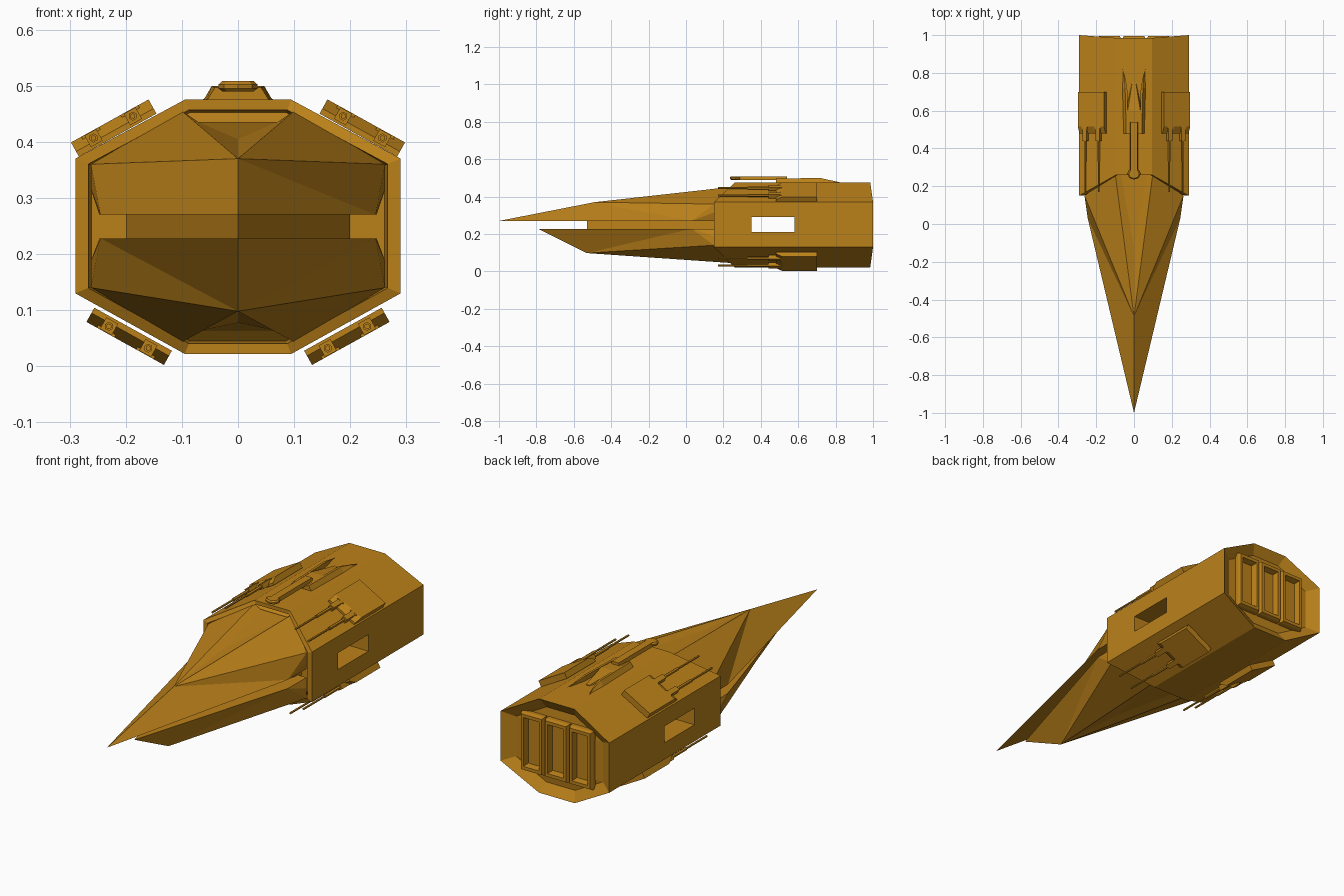
import bpy, bmesh, math
from mathutils import Matrix, Vector

if "Cube" in bpy.data.objects:
    bpy.data.objects.remove(bpy.data.objects["Cube"])

gold = bpy.data.materials.new("gold_hull")
gold.diffuse_color = (0.50, 0.22, 0.01, 1)
gold.use_nodes = True
gold.node_tree.nodes["Principled BSDF"].inputs["Base Color"].default_value = gold.diffuse_color


def make(name, verts, faces, matrix=None):
    bm = bmesh.new()
    vs = [bm.verts.new(matrix @ Vector(v) if matrix else v) for v in verts]
    for f in faces:
        bm.faces.new([vs[i] for i in f])
    bmesh.ops.recalc_face_normals(bm, faces=bm.faces)
    me = bpy.data.meshes.new(name)
    bm.to_mesh(me)
    bm.free()
    me.materials.append(gold)
    ob = bpy.data.objects.new(name, me)
    bpy.context.collection.objects.link(ob)
    return ob


def loft(name, rings, caps, matrix=None):
    """Skin a row of equal-length rings; caps are faces indexed on the end rings."""
    n = len(rings[0])
    verts = [v for r in rings for v in r]
    faces = [(k*n+i, k*n+(i+1) % n, (k+1)*n+(i+1) % n, (k+1)*n+i)
             for k in range(len(rings)-1) for i in range(n)]
    last = (len(rings)-1)*n
    for c in caps:
        faces += [tuple(c), tuple(last+i for i in c)]
    return make(name, verts, faces, matrix)


def box(name, x0, x1, y0, y1, z0, z1, matrix=None):
    rings = [[(x0, y, z0), (x1, y, z0), (x1, y, z1), (x0, y, z1)] for y in (y0, y1)]
    return loft(name, rings, [range(4)], matrix)


def extrude_x(name, profile, half, matrix=None):
    """Extrude a (y, z) profile across x."""
    rings = [[(x, y, z) for y, z in profile] for x in (-half, half)]
    return loft(name, rings, [range(len(profile))], matrix)


# Octagonal hull: recessed front lip, shallow rear funnel
OCT = [(.095, .475), (.29, .37), (.29, .13), (.095, .022),
       (-.095, .022), (-.29, .13), (-.29, .37), (-.095, .475)]


def ring(scale, y_mid, y_end):
    return [(x*scale, y_mid if abs(x) > .2 else y_end, .249+(z-.249)*scale) for x, z in OCT]


hull = loft("hull",
            [ring(.90, .20, .31), ring(.92, .15, .26), ring(1, .15, .26),
             ring(1, 1.0, .985), ring(.80, .965, .955)],
            [(0, 1, 6, 7), (1, 2, 5, 6), (2, 3, 4, 5)])

# Side window tunnel through the hull
cutter = box("window_cutter", -.5, .5, .35, .58, .21, .29)
cutter.hide_render = True
cutter.hide_viewport = True
cutter.display_type = 'WIRE'
cut = hull.modifiers.new("window", 'BOOLEAN')
cut.operation = 'DIFFERENCE'
cut.object = cutter
cut.solver = 'EXACT'


# Pointed upper and lower prow halves, with a sunken notch on the crest
def prow(name, tip, apex, shoulder_z, crest_z, notch_y, chamfer):
    down = 1 if crest_z > tip[1] else -1
    zt = tip[1]
    notch_z = apex[1]+(crest_z-apex[1])*.48 - .006*down
    verts = [(0, tip[0], zt), (0, apex[0], apex[1]), (0, notch_y, notch_z)]
    for s in (1, -1):
        verts += [(.245*s, .03, zt), (.262*s, .15, zt+chamfer*down), (.262*s, .15, shoulder_z),
                  (.1*s, .27, crest_z), (.07*s, .27, crest_z-.02*down), (.247*s, .17, zt)]
    faces = []
    for o in (3, 9):
        e, f, s, b, d, g = range(o, o+6)
        faces += [(0, e, 1), (e, s, 1), (e, f, s), (e, g, f), (1, s, b), (1, b, d, 2)]
    faces += [(2, 7, 13), (0, 3, 8, 14, 9)]
    faces += [(8, 4, 5, 6, 7, 13, 12, 11, 10, 14)]
    return make(name, verts, faces)


prow("upper_prow", (-1.0, .27), (-.49, .37), .36, .455, -.13, .045)
prow("lower_prow", (-.79, .228), (-.53, .098), .14, .043, -.13, .04)

# Narrow wedge between the two prow halves
loft("prow_core", [[(0, -.53, z), (.2, .15, z), (.2, .22, z), (-.2, .22, z), (-.2, .15, z)]
                   for z in (.215, .28)], [range(5)])

# Three framed engine panels at the rear
for i in (-1, 0, 1):
    cx = i*.13

    def rect(hw, hz, y):
        return [(cx-hw, y, .25-hz), (cx+hw, y, .25-hz), (cx+hw, y, .25+hz), (cx-hw, y, .25+hz)]
    loft(f"engine_panel_{i+2}",
         [rect(.061, .14, .94), rect(.061, .14, .98), rect(.055, .134, .995),
          rect(.042, .118, .995), rect(.036, .112, .965)], [range(4)])


# Gun pods lying on the four slanted hull faces
def gun_pod(label, side, up, cx, cz):
    a = math.radians(29)
    c, s = math.cos(a), math.sin(a)
    m = Matrix(((side*c, 0, side*s, side*cx),
                (0, 1, 0, 0),
                (-up*s, 0, up*c, cz),
                (0, 0, 0, 1)))
    extrude_x(label+"_plate", [(.48, -.0145), (.48, -.004), (.515, .0145),
                               (.70, .0145), (.70, -.0145)], .079, m)
    for k, gx in enumerate((-.04, .04)):
        box(f"{label}_receiver_{k}", gx-.012, gx+.012, .44, .56, -.010, .0135, m)
        box(f"{label}_bracket_{k}", gx-.018, gx+.018, .505, .53, -.012, .0145, m)
        for part, r, y0, y1 in (("barrel", .005, .17, .45), ("sleeve", .008, .33, .45)):
            rings = [[(gx+r*math.cos(t*math.pi/3), y, .002+r*math.sin(t*math.pi/3))
                      for t in range(6)] for y in (y0, y1)]
            loft(f"{label}_{part}_{k}", rings, [range(6)], m)


for side, word in ((1, "right"), (-1, "left")):
    gun_pod("upper_"+word, side, 1, .2215, .4245)
    gun_pod("lower_"+word, side, -1, .194, .0533)

# Dorsal turret: rounded head on a flat stem
head = [(.035*math.cos(t*math.pi/4), .265+.03*math.sin(t*math.pi/4)) for t in range(8)]
loft("turret_head", [[(x*k, .265+(y-.265)*k, z) for x, y in head]
                     for k, z in ((.8, .490), (1, .495), (1, .502), (.8, .508))], [range(8)])
loft("turret_stem", [[(-.022, y, .49), (.022, y, .49), (.018, y, .508), (-.018, y, .508)]
                     for y in (.26, .54)], [range(4)])

# Turret base and the two flared fins beside it
loft("turret_base", [[(-w, y, .47), (w, y, .47), (w*.75, y, z), (-w*.75, y, z)]
                     for w, y, z in ((.045, .48, .493), (.045, .60, .497), (.012, .75, .478))],
     [range(4)])
for s, word in ((1, "right"), (-1, "left")):
    loft("turret_fin_"+word,
         [[(s*x0, y, .47), (s*x1, y, .47), (s*(x1-.017), y, z), (s*x0, y, z)]
          for x0, x1, y, z in ((.030, .058, .48, .497), (.036, .064, .72, .499),
                               (.060, .072, .82, .477))], [range(4)])
